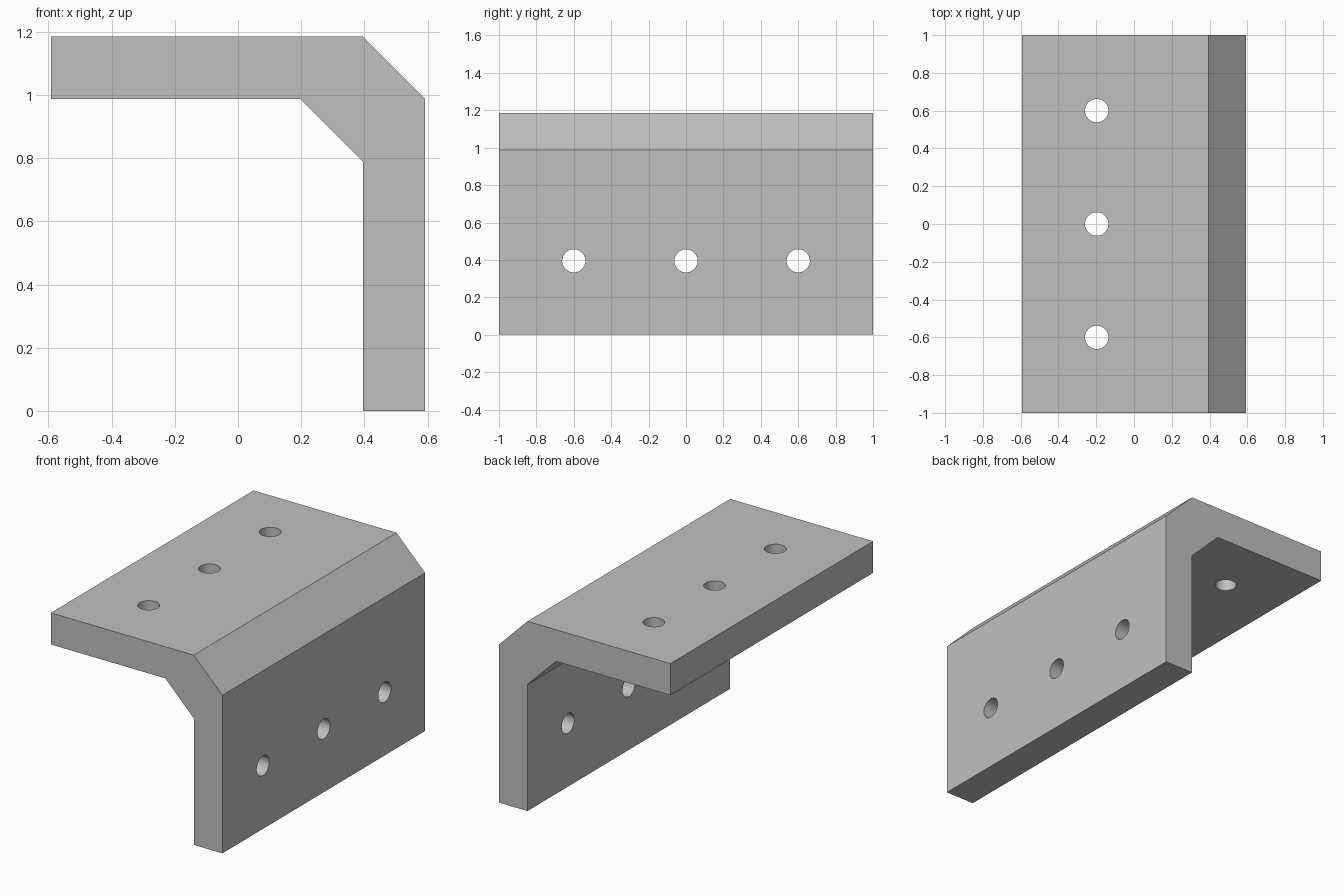
import bpy, bmesh
from math import radians

if "Cube" in bpy.data.objects:
    bpy.data.objects.remove(bpy.data.objects["Cube"], do_unlink=True)

T = 0.1975          # plate thickness; the bracket is six thicknesses wide and tall
HALF_LENGTH = 1.0
HOLE_RADIUS = 0.062

grey = bpy.data.materials.new("light grey metal")
grey.use_nodes = True
colour = (0.53, 0.53, 0.53, 1)
grey.diffuse_color = colour
grey.node_tree.nodes["Principled BSDF"].inputs["Base Color"].default_value = colour


def hole_cutter(location, rotation):
    bpy.ops.mesh.primitive_cylinder_add(vertices=48, radius=HOLE_RADIUS, depth=3 * T,
                                        location=location, rotation=rotation)
    cutter = bpy.context.object
    cutter.name = "hole_cutter"
    cutter.hide_render = True
    cutter.data.materials.append(grey)
    return cutter


# Angle bracket: bevelled L profile extruded along its length
profile = [(-3, 5), (1, 5), (2, 4), (2, 0), (3, 0), (3, 5), (2, 6), (-3, 6)]
bm = bmesh.new()
face = bm.faces.new([bm.verts.new((x * T, -HALF_LENGTH, z * T)) for x, z in profile])
extruded = bmesh.ops.extrude_face_region(bm, geom=[face])["geom"]
bmesh.ops.translate(bm, vec=(0, 2 * HALF_LENGTH, 0),
                    verts=[v for v in extruded if isinstance(v, bmesh.types.BMVert)])
bmesh.ops.recalc_face_normals(bm, faces=bm.faces)
mesh = bpy.data.meshes.new("angle_bracket")
bm.to_mesh(mesh)
bm.free()
mesh.materials.append(grey)
bracket = bpy.data.objects.new("angle_bracket", mesh)
bpy.context.collection.objects.link(bracket)

# Three bolt holes through each flange
cutters = []
for y in (-0.6, 0, 0.6):
    cutters.append(hole_cutter((-T, y, 5.5 * T), (0, 0, 0)))
    cutters.append(hole_cutter((2.5 * T, y, 2 * T), (0, radians(90), 0)))

bpy.ops.object.select_all(action="DESELECT")
bracket.select_set(True)
bpy.context.view_layer.objects.active = bracket
for cutter in cutters:
    cut = bracket.modifiers.new("bolt_hole", "BOOLEAN")
    cut.operation = "DIFFERENCE"
    cut.solver = "EXACT"
    cut.object = cutter
    bpy.ops.object.modifier_apply(modifier=cut.name)
for cutter in cutters:
    bpy.data.objects.remove(cutter, do_unlink=True)

# Round hole walls, crisp plate edges
bpy.ops.object.shade_smooth_by_angle(angle=radians(30))
